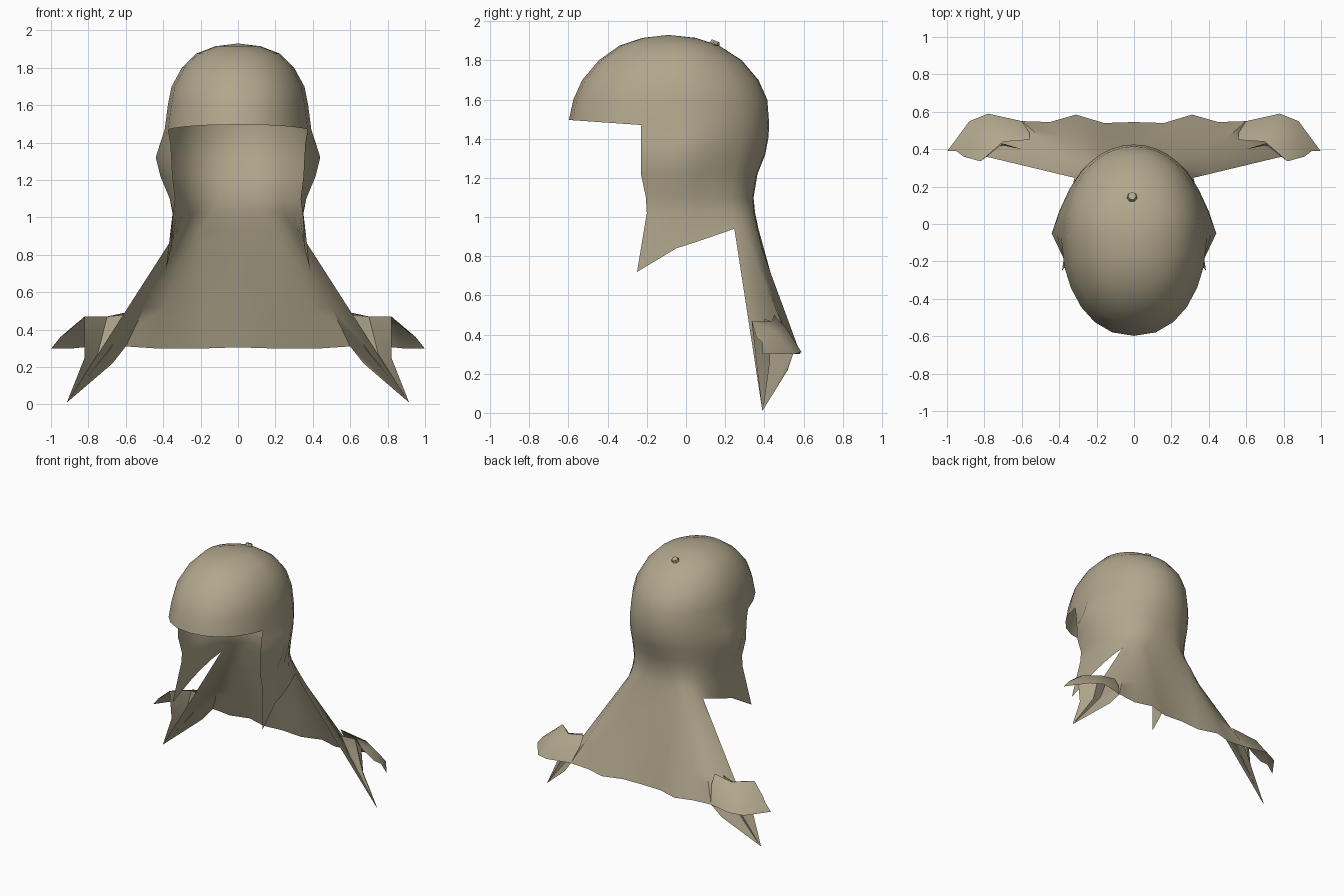
import bpy, bmesh, math
from mathutils import Vector

if "Cube" in bpy.data.objects:
    bpy.data.objects.remove(bpy.data.objects["Cube"])

khaki = bpy.data.materials.new("khaki_cloth")
khaki.diffuse_color = (0.44, 0.385, 0.265, 1)
khaki.use_nodes = True
khaki.node_tree.nodes["Principled BSDF"].inputs["Base Color"].default_value = khaki.diffuse_color


def finish(name, bm, mirror=True, angle=50):
    """Turn a bmesh into a smooth object, mirrored over x = 0."""
    bmesh.ops.remove_doubles(bm, verts=bm.verts, dist=0.0005)
    bmesh.ops.recalc_face_normals(bm, faces=bm.faces)
    me = bpy.data.meshes.new(name)
    bm.to_mesh(me)
    bm.free()
    me.materials.append(khaki)
    ob = bpy.data.objects.new(name, me)
    bpy.context.collection.objects.link(ob)
    if mirror:
        m = ob.modifiers.new("mirror", 'MIRROR')
        m.use_clip = True
    bpy.ops.object.select_all(action='DESELECT')
    ob.select_set(True)
    bpy.context.view_layer.objects.active = ob
    bpy.ops.object.shade_smooth_by_angle(angle=math.radians(angle))
    return ob


def skin(bm, rows):
    """Bridge neighbouring rows of points with faces."""
    grid = [[bm.verts.new(p) for p in r] for r in rows]
    for a, b in zip(grid, grid[1:]):
        for i in range(min(len(a), len(b)) - 1):
            bm.faces.new((a[i], a[i + 1], b[i + 1], b[i]))
    return grid


BACK = [0, 9, 18, 27, 36, 45, 60, 75, 90]      # angles from the back to the ear
FRONT = [109, 122, 136, 150, 165, 180]         # angles from the ear to the brow
MID = -0.05


def egg(angle, yb, yf, w, mid=MID, p=1.0):
    a = math.radians(angle)
    c, s = math.cos(a), max(math.sin(a), 0)
    if angle == 180:
        s = 0
    y = mid + c * (yb - mid if c > 0 else mid - yf)
    return w * s ** (p if c > 0 else 0.9), y


# hood: dome with brim, open face, cheek flaps
bm = bmesh.new()
dome = [(1.915, 0.05, -0.22, 0.12), (1.875, 0.17, -0.34, 0.225), (1.80, 0.285, -0.445, 0.30),
        (1.70, 0.37, -0.53, 0.355), (1.60, 0.415, -0.575, 0.375), (1.47, 0.425, -0.598, 0.392)]
rows = []
for k, (z, yb, yf, w) in enumerate(dome):
    row = []
    for a in BACK + FRONT:
        x, y = egg(a, yb, yf, w)
        dz = max(0, -y - 0.23) * 0.07 if k == len(dome) - 1 else 0
        row.append((x, y, z + dz))
    rows.append(row)

# lower rows: z, back y, half width, front edge x and y, ear bulge, squareness
lower = [(1.40, 0.42, 0.40, 0.36, -0.23, 0.015, 1.0), (1.32, 0.405, 0.395, 0.355, -0.23, 0.045, 0.95),
         (1.22, 0.365, 0.385, 0.35, -0.23, 0.03, 0.85), (1.10, 0.345, 0.36, 0.335, -0.205, 0.005, 0.7),
         (1.02, 0.353, 0.35, 0.345, -0.20, 0, 0.5)]
for z, yb, w, fx, fy, bump, p in lower:
    row = []
    for a in BACK:
        x, y = egg(a, yb, 0, w, p=p)
        row.append((x + bump * (1 if a == 90 else 0.4 if a == 75 else 0), y, z))
    rows.append(row + [(fx, fy, z)])

# flap hem rising from the pointed cheek tip to the neck
hem_z = {45: 0.94, 60: 0.91, 75: 0.875, 90: 0.84}
row = []
for a in BACK:
    x, y = egg(a, 0.37, 0, 0.355, p=0.32)
    row.append((x, y, hem_z.get(a, 0.94)))
rows.append(row + [(0.385, -0.25, 0.72)])
neck = [Vector(p) for p in row[:6]]
grid = skin(bm, rows)
pole = bm.verts.new((0, -0.09, 1.93))
for i in range(len(grid[0]) - 1):
    bm.faces.new((pole, grid[0][i + 1], grid[0][i]))

# neck drape: back sheet flaring to a wavy hem, with the front edge as a long point
hem = [Vector(p) for p in ((0, 0.545, 0.305), (0.16, 0.54, 0.30), (0.31, 0.585, 0.30),
                           (0.45, 0.545, 0.30), (0.60, 0.55, 0.31), (0.915, 0.39, 0.01))]
skin(bm, [[n.lerp(h, t / 6) for n, h in zip(neck, hem)] for t in range(7)])
bulge = bm.verts.new((0.67, 0.52, 0.22))
bm.faces.new((bm.verts.new(hem[4]), bulge, bm.verts.new(hem[5])))
finish("hood_and_drape", bm)

# shoulder flap: curved sheet reaching outwards from the drape
bm = bmesh.new()
skin(bm, [[(0.56, 0.45, 0.50), (0.70, 0.44, 0.47), (0.82, 0.335, 0.47), (0.91, 0.36, 0.385)],
          [(0.56, 0.49, 0.43), (0.74, 0.51, 0.435), (0.86, 0.45, 0.42), (0.95, 0.39, 0.36)],
          [(0.60, 0.55, 0.31), (0.78, 0.59, 0.31), (0.88, 0.55, 0.30), (0.998, 0.39, 0.30)]])
finish("shoulder_flap", bm)

# hanging fold between shoulder flap and the long point
bm = bmesh.new()
skin(bm, [[(0.60, 0.40, 0.48), (0.70, 0.43, 0.47), (0.82, 0.335, 0.47)],
          [(0.68, 0.42, 0.30), (0.75, 0.43, 0.27), (0.82, 0.36, 0.25)],
          [(0.90, 0.395, 0.03), (0.908, 0.395, 0.02), (0.915, 0.39, 0.01)]])
finish("hanging_fold", bm)

# small crown button
bm = bmesh.new()
bmesh.ops.create_cone(bm, cap_ends=True, segments=7, radius1=0.032, radius2=0.022, depth=0.03)
button = finish("crown_button", bm, mirror=False, angle=30)
button.location = (-0.01, 0.145, 1.886)
button.rotation_euler = (math.radians(-22), 0, 0)
